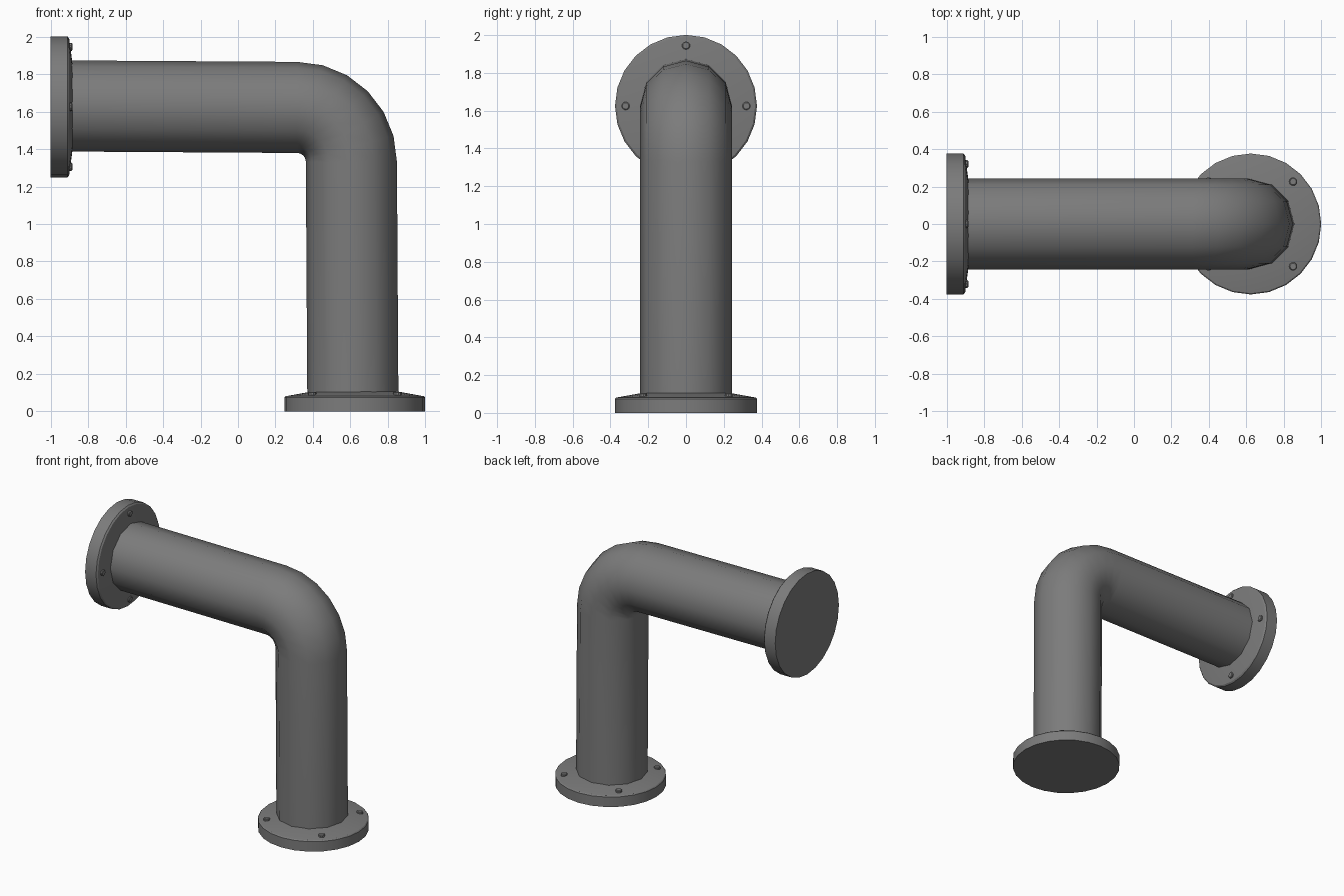
import bpy, bmesh
from math import sin, cos, pi, radians
from mathutils import Vector, Matrix

cube = bpy.data.objects.get("Cube")
if cube:
    bpy.data.objects.remove(cube, do_unlink=True)

steel = bpy.data.materials.new("dark grey steel")
steel.use_nodes = True
steel.diffuse_color = (0.2, 0.2, 0.2, 1)
steel.node_tree.nodes["Principled BSDF"].inputs["Base Color"].default_value = (0.2, 0.2, 0.2, 1)


def finish(bm, name, angle):
    bmesh.ops.recalc_face_normals(bm, faces=bm.faces)
    mesh = bpy.data.meshes.new(name)
    bm.to_mesh(mesh)
    bm.free()
    mesh.materials.append(steel)
    obj = bpy.data.objects.new(name, mesh)
    bpy.context.collection.objects.link(obj)
    bpy.ops.object.select_all(action='DESELECT')
    obj.select_set(True)
    bpy.context.view_layer.objects.active = obj
    bpy.ops.object.shade_smooth_by_angle(angle=radians(angle))
    return obj


def skin(bm, rings, caps):
    """Bridge successive rings of points, optionally closing both ends."""
    loops = [[bm.verts.new(p) for p in ring] for ring in rings]
    n = len(loops[0])
    for a, b in zip(loops, loops[1:]):
        for i in range(n):
            j = (i + 1) % n
            bm.faces.new((a[i], a[j], b[j], b[i]))
    if caps:
        bm.faces.new(loops[0])
        bm.faces.new(loops[-1])


def lathe(name, profile, sides, matrix, angle=30):
    """Turn (radius, height) points around the local z axis."""
    bm = bmesh.new()
    rings = [[matrix @ Vector((r * cos(2 * pi * i / sides), r * sin(2 * pi * i / sides), h))
              for i in range(sides)] for r, h in profile]
    skin(bm, rings, True)
    return finish(bm, name, angle)


# Elbow pipe: straight run, quarter bend, straight run
PIPE_R, SIDES, BEND_R, STEPS = 0.243, 12, 0.29, 6
bend = Vector((0.315, 0, 1.332))
path = [(Vector((-0.95, 0, 1.63)), pi / 2)]
for s in range(STEPS + 1):
    t = pi / 2 * (1 - s / STEPS)
    path.append((bend + BEND_R * Vector((cos(t), 0, sin(t))), t))
path.append((Vector((0.613, 0, 0.04)), 0))
rings = []
for centre, t in path:
    outward = Vector((cos(t), 0, sin(t)))
    rings.append([centre + PIPE_R * (cos(2 * pi * i / SIDES) * outward
                  + sin(2 * pi * i / SIDES) * Vector((0, 1, 0))) for i in range(SIDES)])
pipe = bmesh.new()
skin(pipe, rings, False)
finish(pipe, "elbow_pipe", 50)


# Flanges with four bolt heads each
def flange(name, matrix, profile, bolt_height, first_angle):
    lathe(name, profile, 24, matrix)
    for k in range(4):
        a = first_angle + k * pi / 2
        place = matrix @ Matrix.Translation((0.32 * cos(a), 0.32 * sin(a), 0))
        lathe(f"{name}_bolt_{k + 1}",
              [(0.022, 0.05), (0.022, bolt_height - 0.004), (0.017, bolt_height)], 10, place)


flange("floor_flange", Matrix.Translation((0.623, 0, 0)),
       [(0.376, 0), (0.376, 0.074), (0.369, 0.081), (0.23, 0.106)], 0.104, pi / 4)
flange("wall_flange", Matrix.Translation((-1, 0, 1.625)) @ Matrix.Rotation(pi / 2, 4, 'Y'),
       [(0.376, 0), (0.376, 0.09), (0.366, 0.099), (0.23, 0.117)], 0.116, 0)
